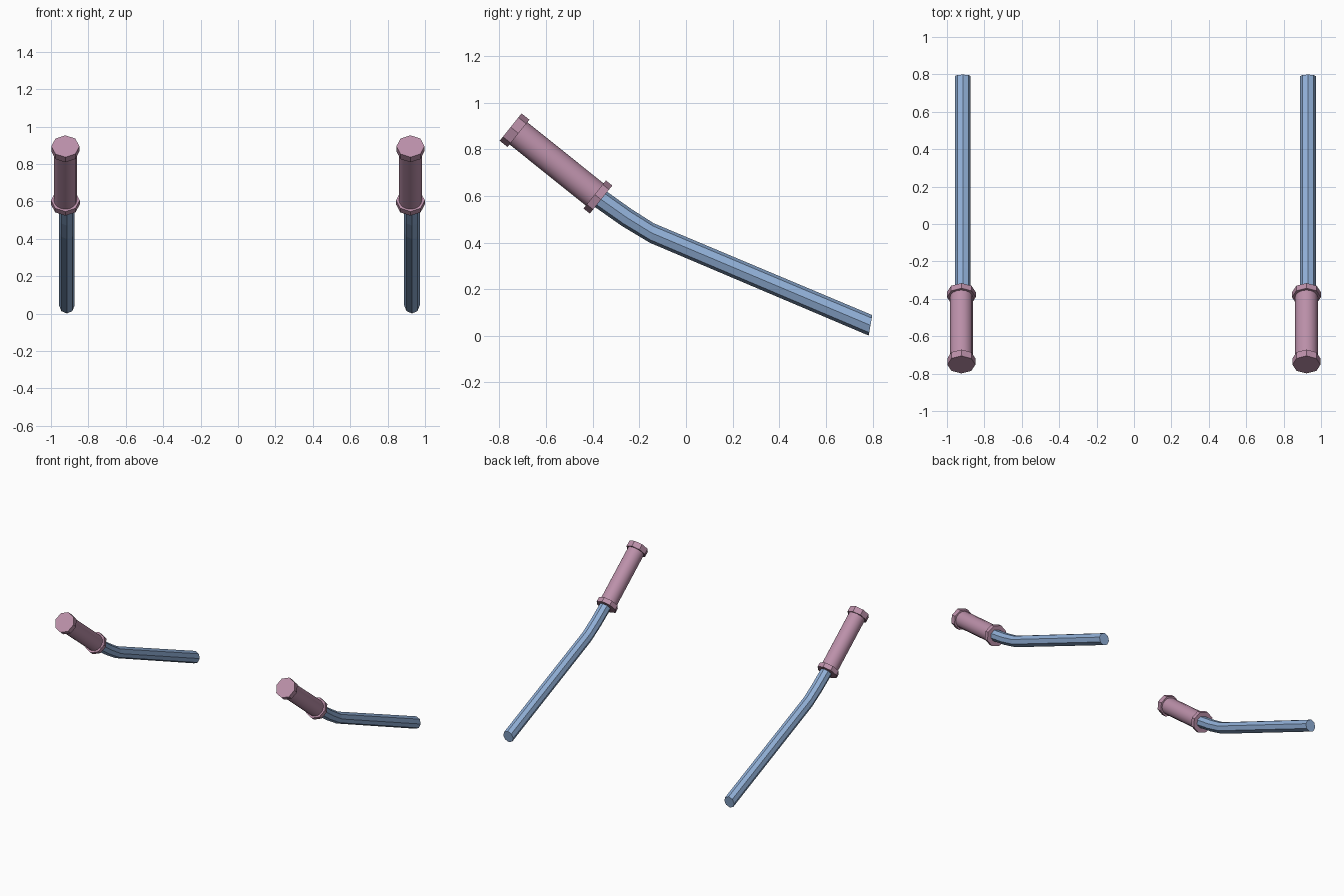
import bpy, bmesh
from math import sin, cos, pi, radians

if "Cube" in bpy.data.objects:
    bpy.data.objects.remove(bpy.data.objects["Cube"])


def material(name, color):
    m = bpy.data.materials.new(name)
    m.diffuse_color = color
    m.use_nodes = True
    m.node_tree.nodes["Principled BSDF"].inputs["Base Color"].default_value = m.diffuse_color
    return m


PINK = material("grip_pink", (0.50, 0.28, 0.40, 1))
BLUE = material("pole_blue", (0.28, 0.43, 0.68, 1))


def tube(name, x, rings, radius, sides, mat, smooth=False):
    """Skin closed rings (y, z, tilt in degrees, half height) along a path."""
    bm = bmesh.new()
    loops = []
    for y, z, tilt, h in rings:
        t = radians(tilt)
        loop = []
        for i in range(sides):
            a = 2 * pi * i / sides
            up = h * cos(a)
            loop.append(bm.verts.new((x + radius * sin(a), y + up * sin(t), z + up * cos(t))))
        loops.append(loop)
    for a, b in zip(loops, loops[1:]):
        for i in range(sides):
            j = (i + 1) % sides
            bm.faces.new((a[i], a[j], b[j], b[i]))
    bm.faces.new(loops[0])
    bm.faces.new(loops[-1])
    bmesh.ops.recalc_face_normals(bm, faces=bm.faces)
    mesh = bpy.data.meshes.new(name)
    bm.to_mesh(mesh)
    bm.free()
    mesh.materials.append(mat)
    ob = bpy.data.objects.new(name, mesh)
    bpy.context.collection.objects.link(ob)
    if smooth:
        bpy.context.view_layer.objects.active = ob
        ob.select_set(True)
        bpy.ops.object.shade_smooth_by_angle(angle=radians(35))
        ob.select_set(False)


# Grip axis: from the outer end cap down to the collar
TILT = 38.7
START = (-0.752, 0.895)
LENGTH = 0.497


def on_axis(d, r):
    t = radians(TILT)
    return (START[0] + d * cos(t), START[1] - d * sin(t), TILT, r)


def grip_part(name, x, d0, d1, r, sides, smooth=False):
    tube(name, x, [on_axis(d0, r), on_axis(d1, r)], r, sides, PINK, smooth)


# Bent pole path, rising gently then steeper into the grip
POLE = [(0.791, 0.045, 10, 0.0445), (-0.147, 0.441, 12, 0.0425),
        (-0.254, 0.507, 31, 0.0415), (-0.400, 0.610, 38, 0.042)]

for side, x in (("left", -0.923), ("right", 0.922)):
    # Eight-sided pole, set slightly to one side of the grip centre
    tube(side + "_handle_pole", x + 0.008, POLE, 0.042, 8, BLUE)
    # Rubber grip with a cap at the end and a collar at the pole
    grip_part(side + "_grip", x, 0.03, LENGTH - 0.02, 0.061, 16, True)
    grip_part(side + "_grip_end_cap", x, 0.0, 0.043, 0.075, 8)
    grip_part(side + "_grip_collar", x, LENGTH - 0.035, LENGTH, 0.077, 8)
